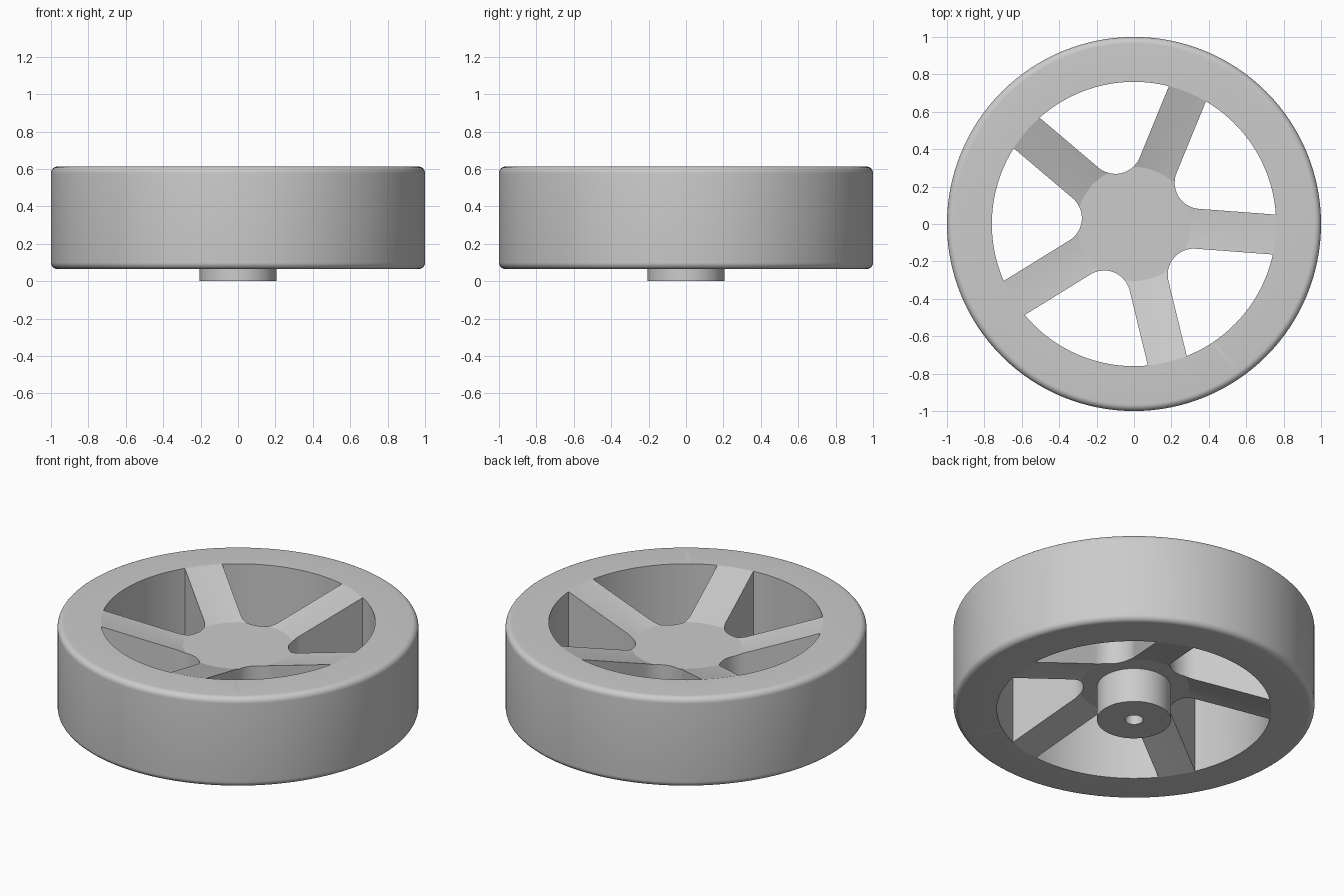
import bpy, bmesh
from math import sin, cos, asin, radians, pi
from mathutils import Matrix, Vector

if "Cube" in bpy.data.objects:
    bpy.data.objects.remove(bpy.data.objects["Cube"])

SEGS = 128
Z0, Z1 = 0.065, 0.613        # rim bottom and top
RIM_IN, FILLET = 0.76, 0.035


def add_object(name, bm):
    bmesh.ops.recalc_face_normals(bm, faces=bm.faces)
    mesh = bpy.data.meshes.new(name)
    bm.to_mesh(mesh)
    bm.free()
    obj = bpy.data.objects.new(name, mesh)
    bpy.context.collection.objects.link(obj)
    return obj


def arc(cx, cy, r, a0, a1, n):
    return [(cx + r * cos(a0 + (a1 - a0) * i / n),
             cy + r * sin(a0 + (a1 - a0) * i / n)) for i in range(n + 1)]


# Wheel body: revolved section of hub boss, blind shaft hole, dished web and rim
profile = [(0, 0.36), (0.05, 0.36), (0.05, 0), (0.205, 0), (0.205, 0.21),
           (0.305, 0.21), (RIM_IN, Z0)]
profile += arc(1 - FILLET, Z0 + FILLET, FILLET, -pi / 2, 0, 8)
profile += arc(1 - FILLET, Z1 - FILLET, FILLET, 0, pi / 2, 8)
profile += [(RIM_IN, Z1), (0.305, 0.468), (0, 0.468)]

bm = bmesh.new()
verts = [bm.verts.new((r, 0, z)) for r, z in profile]
edges = [bm.edges.new(p) for p in zip(verts, verts[1:])]
bmesh.ops.spin(bm, geom=verts + edges, cent=(0, 0, 0), axis=(0, 0, 1),
               angle=2 * pi, steps=SEGS, use_duplicate=False)
bmesh.ops.remove_doubles(bm, verts=bm.verts, dist=1e-5)
wheel = add_object("wheel", bm)

# Pocket cutters: five openings with a rounded inner end leave five parallel-sided spokes
half_width, d, r = 0.107, 0.42, 0.14
edge_angle = radians(36) - asin(half_width / RIM_IN)
outline = arc(0, 0, RIM_IN, -edge_angle, edge_angle, 28)
outline += arc(d, 0, r, radians(126), radians(234), 20)

bm = bmesh.new()
for k in range(5):
    turn = Matrix.Rotation(radians(31.7 + 72 * k), 3, 'Z')
    face = bm.faces.new([bm.verts.new(turn @ Vector((x, y, -0.2))) for x, y in outline])
    top = bmesh.ops.extrude_face_region(bm, geom=[face])["geom"]
    bmesh.ops.translate(bm, vec=(0, 0, 1.2),
                        verts=[v for v in top if isinstance(v, bmesh.types.BMVert)])
cutter = add_object("pocket_cutter", bm)
cutter.hide_render = True

# Cut the openings and smooth the round surfaces
bpy.context.view_layer.objects.active = wheel
wheel.select_set(True)
cut = wheel.modifiers.new("pockets", 'BOOLEAN')
cut.operation, cut.solver, cut.object = 'DIFFERENCE', 'EXACT', cutter
bpy.ops.object.modifier_apply(modifier=cut.name)
bpy.data.objects.remove(cutter)
bpy.ops.object.shade_smooth_by_angle(angle=radians(15))
